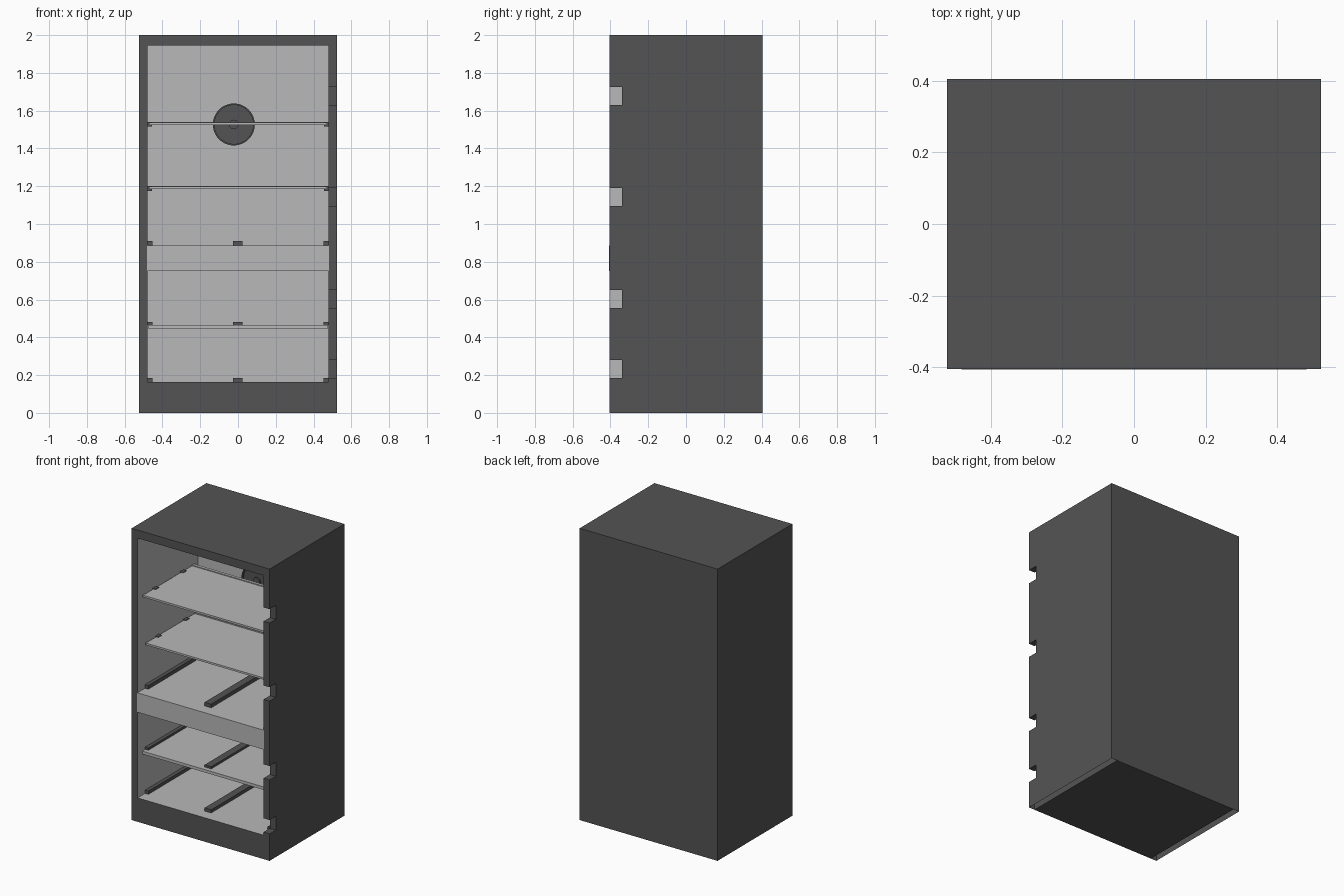
import bpy, bmesh, math
from mathutils import Matrix

if "Cube" in bpy.data.objects:
    bpy.data.objects.remove(bpy.data.objects["Cube"])


def material(name, v):
    m = bpy.data.materials.new(name)
    m.diffuse_color = (v, v, v, 1)
    m.use_nodes = True
    m.node_tree.nodes["Principled BSDF"].inputs["Base Color"].default_value = m.diffuse_color
    return m


DARK = material("dark grey", 0.088)
LIGHT = material("light grey", 0.48)

W, D, H = 0.523, 0.405, 2.0           # outer half width, half depth, height
IW, FLOOR, CEIL, BACK = 0.478, 0.164, 1.944, 0.25   # cavity limits


def finish(name, bm, mats):
    me = bpy.data.meshes.new(name)
    bm.to_mesh(me)
    bm.free()
    for m in mats:
        me.materials.append(m)
    ob = bpy.data.objects.new(name, me)
    bpy.context.collection.objects.link(ob)
    return ob


def prism(pts, x0, x1):
    """Extrude a (y, z) outline along x."""
    bm = bmesh.new()
    f = bm.faces.new([bm.verts.new((x0, y, z)) for y, z in pts])
    r = bmesh.ops.extrude_face_region(bm, geom=[f])
    vs = [v for v in r["geom"] if isinstance(v, bmesh.types.BMVert)]
    bmesh.ops.translate(bm, verts=vs, vec=(x1 - x0, 0, 0))
    bmesh.ops.recalc_face_normals(bm, faces=bm.faces)
    return bm


def box(name, x0, x1, y0, y1, z0, z1, mat):
    return finish(name, prism([(y0, z0), (y1, z0), (y1, z1), (y0, z1)], x0, x1), [mat])


def drop(bm, test):
    bmesh.ops.delete(bm, geom=[f for f in bm.faces if test(f)], context='FACES')


# Cabinet core: base, back, top and light liner
bm = prism([(-D, 0), (D, 0), (D, H), (-D, H), (-D, CEIL), (BACK, CEIL),
            (BACK, FLOOR), (-D, FLOOR)], -IW, IW)
drop(bm, lambda f: abs(f.normal.x) > 0.9)
for f in bm.faces:
    c = f.calc_center_median()
    f.material_index = int(abs(c.y) < 0.3 and FLOOR - 0.01 < c.z < CEIL + 0.01)
finish("cabinet_core", bm, [DARK, LIGHT])

# Hollow side walls, open underneath; the right one has hinge notches
NOTCHES = [(1.63, 1.725), (1.095, 1.19), (0.555, 0.65), (0.185, 0.28)]
for side, s in (("left", -1), ("right", 1)):
    pts = [(-D, 0), (D, 0), (D, H), (-D, H)]
    if s > 0:
        for lo, hi in NOTCHES:
            pts += [(-D, hi), (-0.338, hi), (-0.338, lo), (-D, lo)]
    bm = prism(pts, s * IW, s * W)
    drop(bm, lambda f: f.normal.z < -0.9 and f.calc_center_median().z < 0.01)
    bmesh.ops.bisect_plane(bm, geom=bm.verts[:] + bm.edges[:] + bm.faces[:],
                           plane_co=(0, 0, FLOOR), plane_no=(0, 0, 1))
    for f in bm.faces:
        f.material_index = int(f.normal.x * s < -0.9 and f.calc_center_median().z > FLOOR)
    finish(side + "_wall", bm, [DARK, LIGHT])

# Upper shelves with front trim, rear lip and wall clips
for name, y0, z in (("top_shelf", -0.355, 1.527), ("second_shelf", -0.325, 1.188)):
    y1 = y0 + 0.55
    box(name, -0.472, 0.472, y0, y1, z, z + 0.008, LIGHT)
    box(name + "_front_trim", -0.472, 0.472, y0 - 0.004, y0 + 0.016, z - 0.002, z + 0.011, LIGHT)
    box(name + "_rear_lip", -0.472, 0.472, y1 - 0.02, y1, z, z + 0.014, LIGHT)
    for s in (-1, 1):
        for k, dy in enumerate((0.13, 0.43)):
            a, b = sorted((s * IW, s * 0.455))
            box(f"{name}_clip_{s}_{k}", a, b, y0 + dy - 0.018, y0 + dy + 0.018,
                z - 0.012, z + 0.012, DARK)

# Thick middle deck and lower shelf
box("middle_deck", -0.482, 0.482, -D - 0.002, BACK, 0.752, 0.885, LIGHT)
box("lower_shelf", -0.477, 0.477, -0.355, BACK, 0.446, 0.466, LIGHT)

# Runner rails on the deck, lower shelf and floor
for name, z0, z1 in (("deck", 0.885, 0.91), ("lower_shelf", 0.466, 0.481),
                     ("floor", FLOOR, 0.186)):
    for part, x0, x1 in (("left", -IW, -0.453), ("middle", -0.026, 0.024),
                         ("right", 0.453, IW)):
        box(f"{name}_rail_{part}", x0, x1, -0.325, BACK, z0, z1, DARK)


# Round fan on the back wall: rim, dished plate and hub turned from one profile
N = 48
PROFILE = [(0.111, BACK), (0.111, 0.228), (0.103, 0.228), (0.103, 0.24),
           (0.025, 0.24), (0.025, 0.23), (0.0, 0.23)]
bm = bmesh.new()
vs = [bm.verts.new((r, y, 0)) for r, y in PROFILE]
es = [bm.edges.new(p) for p in zip(vs, vs[1:])]
bmesh.ops.spin(bm, geom=vs + es, cent=(0, 0, 0), axis=(0, 1, 0),
               angle=2 * math.pi, steps=N, use_merge=True)
bmesh.ops.remove_doubles(bm, verts=bm.verts, dist=1e-5)
bmesh.ops.recalc_face_normals(bm, faces=bm.faces)
hub = min(bm.faces, key=lambda f: f.calc_center_median().xz.length)
if hub.normal.y > 0:
    bmesh.ops.reverse_faces(bm, faces=bm.faces)
bmesh.ops.transform(bm, matrix=Matrix.Translation((-0.022, 0, 1.527)), verts=bm.verts)
finish("fan", bm, [DARK])
